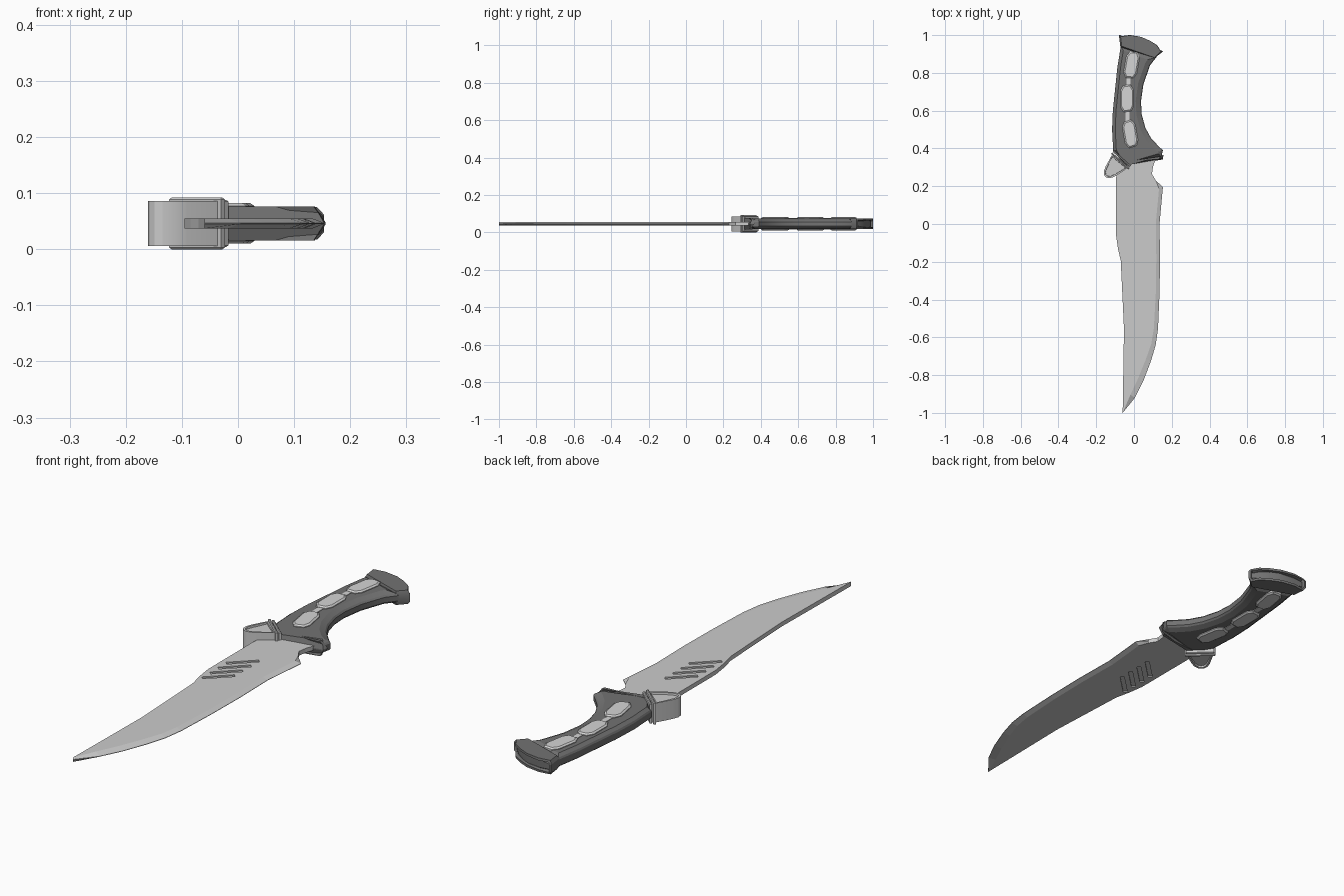
import bpy, bmesh
from math import radians
from mathutils import Vector, Matrix

cube = bpy.data.objects.get("Cube")
if cube:
    bpy.data.objects.remove(cube, do_unlink=True)

MID = 0.046  # height of the knife's centre plane


def material(name, grey):
    m = bpy.data.materials.new(name)
    m.use_nodes = True
    col = (grey, grey, grey, 1)
    m.diffuse_color = col
    m.node_tree.nodes["Principled BSDF"].inputs["Base Color"].default_value = col
    return m


STEEL = material("blade_steel", 0.6)
GRIP = material("dark_grip", 0.17)
PALE = material("pale_inlay", 0.66)


def finish(name, bm, mat):
    bmesh.ops.recalc_face_normals(bm, faces=bm.faces)
    me = bpy.data.meshes.new(name)
    bm.to_mesh(me)
    bm.free()
    me.materials.append(mat)
    ob = bpy.data.objects.new(name, me)
    bpy.context.collection.objects.link(ob)
    bpy.ops.object.select_all(action='DESELECT')
    ob.select_set(True)
    bpy.context.view_layer.objects.active = ob
    return ob


def inset_ring(pts, d):
    """Move each (x, y, weight) of an anticlockwise outline inwards."""
    out = []
    for i, p in enumerate(pts):
        a, b, c = (Vector(q[:2]) for q in (pts[i - 1], p, pts[(i + 1) % len(pts)]))
        n1 = Vector((a.y - b.y, b.x - a.x)).normalized()
        n2 = Vector((b.y - c.y, c.x - b.x)).normalized()
        n = (n1 + n2).normalized()
        out.append(b + n * (d * p[2] / max(n.dot(n1), 0.5)))
    return out


def loft(pts, layers):
    """Solid mirrored about the centre plane; layers are (half height, inset)."""
    bm = bmesh.new()
    full = [(-h, d) for h, d in reversed(layers)] + list(layers)
    rings = [[bm.verts.new((p.x, p.y, MID + h)) for p in inset_ring(pts, d)]
             for h, d in full]
    bm.faces.new(rings[0][::-1])
    bm.faces.new(rings[-1])
    for r, s in zip(rings, rings[1:]):
        for i in range(len(r)):
            j = (i + 1) % len(r)
            bm.faces.new((r[i], r[j], s[j], s[i]))
    bmesh.ops.recalc_face_normals(bm, faces=bm.faces)
    return bm


def smooth():
    bpy.ops.object.shade_smooth_by_angle(angle=radians(22))


# Blade: straight spine, ground cutting edge, finger notch by the handle
blade_pts = [
    (-0.06, -1, 0), (0.005, -0.92, 1.3), (0.05, -0.83, 1.4), (0.09, -0.725, 1.3),
    (0.115, -0.64, 1.1), (0.127, -0.555, 1), (0.135, -0.37, 0.9), (0.138, -0.185, 0.9),
    (0.135, 0, 0.9), (0.153, 0.195, 0.9), (0.116, 0.23, 0), (0.095, 0.265, 0),
    (0.1, 0.3, 0), (0.12, 0.36, 0), (-0.08, 0.36, 0), (-0.095, 0.24, 0),
    (-0.095, -0.06, 0), (-0.085, -0.13, 0), (-0.07, -0.195, 0), (-0.053, -0.555, 0)]
blade = finish("blade", loft(blade_pts, [(0.001, 0), (0.009, 0.022)]), STEEL)

# Four slanted grooves sunk into each side of the blade
bm = bmesh.new()
for k in range(4):
    for side in (-1, 1):
        place = (Matrix.Translation((-0.024, 0.065 - 0.053 * k, MID + side * 0.01))
                 @ Matrix.Rotation(radians(44), 4, 'Z')
                 @ Matrix.Diagonal((0.125, 0.017, 0.012, 1)))
        bmesh.ops.create_cube(bm, size=1, matrix=place)
cutter = finish("groove_cutter", bm, STEEL)
cutter.hide_render = True
bpy.context.view_layer.objects.active = blade
mod = blade.modifiers.new("grooves", 'BOOLEAN')
mod.operation, mod.solver, mod.object = 'DIFFERENCE', 'EXACT', cutter
bpy.ops.object.modifier_apply(modifier=mod.name)
bpy.data.objects.remove(cutter, do_unlink=True)

# Handle: faceted grip with a curved finger side
handle_pts = [
    (-0.05, 0.32, 0), (0.145, 0.355, 0.7), (0.153, 0.39, 0.8), (0.127, 0.415, 1),
    (0.09, 0.455, 1), (0.06, 0.51, 1), (0.041, 0.58, 1), (0.037, 0.65, 1),
    (0.05, 0.74, 1), (0.085, 0.84, 1), (0.12, 0.885, 1), (-0.07, 0.94, 0.6),
    (-0.088, 0.83, 0.6), (-0.1, 0.715, 0.6), (-0.112, 0.6, 0.6), (-0.116, 0.5, 0.6),
    (-0.11, 0.385, 0.6)]
finish("handle_grip", loft(handle_pts, [(0.011, 0), (0.018, 0.006), (0.028, 0.028)]), GRIP)
smooth()

# Collar band where the handle meets the blade
collar_pts = [(-0.05, 0.305, 0), (0.153, 0.342, 1), (0.156, 0.365, 1), (-0.06, 0.328, 0)]
finish("handle_collar", loft(collar_pts, [(0.002, 0), (0.03, 0.018)]), GRIP)

# Pommel: flared cap with a sunken end
pommel_pts = [
    (-0.072, 0.935, 0.5), (0.11, 0.88, 0), (0.153, 0.912, 0.5), (0.122, 0.945, 0),
    (0.085, 0.97, 0), (0.04, 0.99, 0), (-0.02, 0.999, 0), (-0.08, 1, 0.5)]
bm = loft(pommel_pts, [(0.016, 0), (0.029, 0.016)])
end = [f for f in bm.faces if f.normal.y > 0.5 and f.calc_center_median().y > 0.92]
bmesh.ops.inset_region(bm, faces=end, thickness=0.01, depth=0)
bmesh.ops.inset_region(bm, faces=end, thickness=0.002, depth=-0.012)
finish("pommel", bm, GRIP)
smooth()

# Pale hexagonal inlays, joined by narrow links
hexagon = [(-0.018, -0.073), (0.022, -0.067), (0.035, -0.04),
           (0.035, 0.045), (0.018, 0.073), (-0.02, 0.068), (-0.035, 0.042), (-0.035, -0.045)]
for name, x, y, tilt in (("rear", -0.013, 0.842, -10), ("middle", -0.037, 0.665, 0),
                         ("front", -0.02, 0.477, 10)):
    spin = Matrix.Rotation(radians(tilt), 2)
    pts = [(*(spin @ Vector(p) + Vector((x, y))), 1) for p in hexagon]
    finish(name + "_inlay", loft(pts, [(0.031, 0), (0.036, 0.007)]), PALE)
for name, x, y in (("rear", -0.03, 0.755), ("front", -0.034, 0.57)):
    pts = [(x + 0.011 * a, y + 0.03 * b, 1) for a, b in ((-1, -1), (1, -1), (1, 1), (-1, 1))]
    finish(name + "_inlay_link", loft(pts, [(0.03, 0)]), PALE)

# Thumb guard: rounded block with sunken faces
guard_pts = [
    (-0.117, 0.365, 1), (-0.15, 0.305, 1), (-0.16, 0.278, 1), (-0.158, 0.259, 1),
    (-0.149, 0.248, 1), (-0.135, 0.243, 1), (-0.115, 0.246, 1), (-0.09, 0.258, 1),
    (-0.035, 0.296, 1)]
bm = loft(guard_pts, [(0.04, 0)])
caps = [f for f in bm.faces if abs(f.normal.z) > 0.9]
bmesh.ops.inset_individual(bm, faces=caps, thickness=0.009, depth=0)
bmesh.ops.inset_individual(bm, faces=caps, thickness=0.001, depth=-0.008)
finish("thumb_guard", bm, STEEL)
smooth()

# Two thin plates between the thumb guard and the handle
ax = Vector((0.095, -0.085)).normalized()
nrm = Vector((-ax.y, ax.x))
for name, shift, half, height in (("outer", 0, 0.062, 0.046), ("inner", 0.014, 0.058, 0.042)):
    c = Vector((-0.073, 0.334)) + nrm * shift
    pts = [(*(c + ax * (half * a) + nrm * (0.005 * b)), 1)
           for a, b in ((-1, -1), (1, -1), (1, 1), (-1, 1))]
    finish(name + "_guard_plate", loft(pts, [(height - 0.003, 0), (height, 0.003)]), STEEL)
